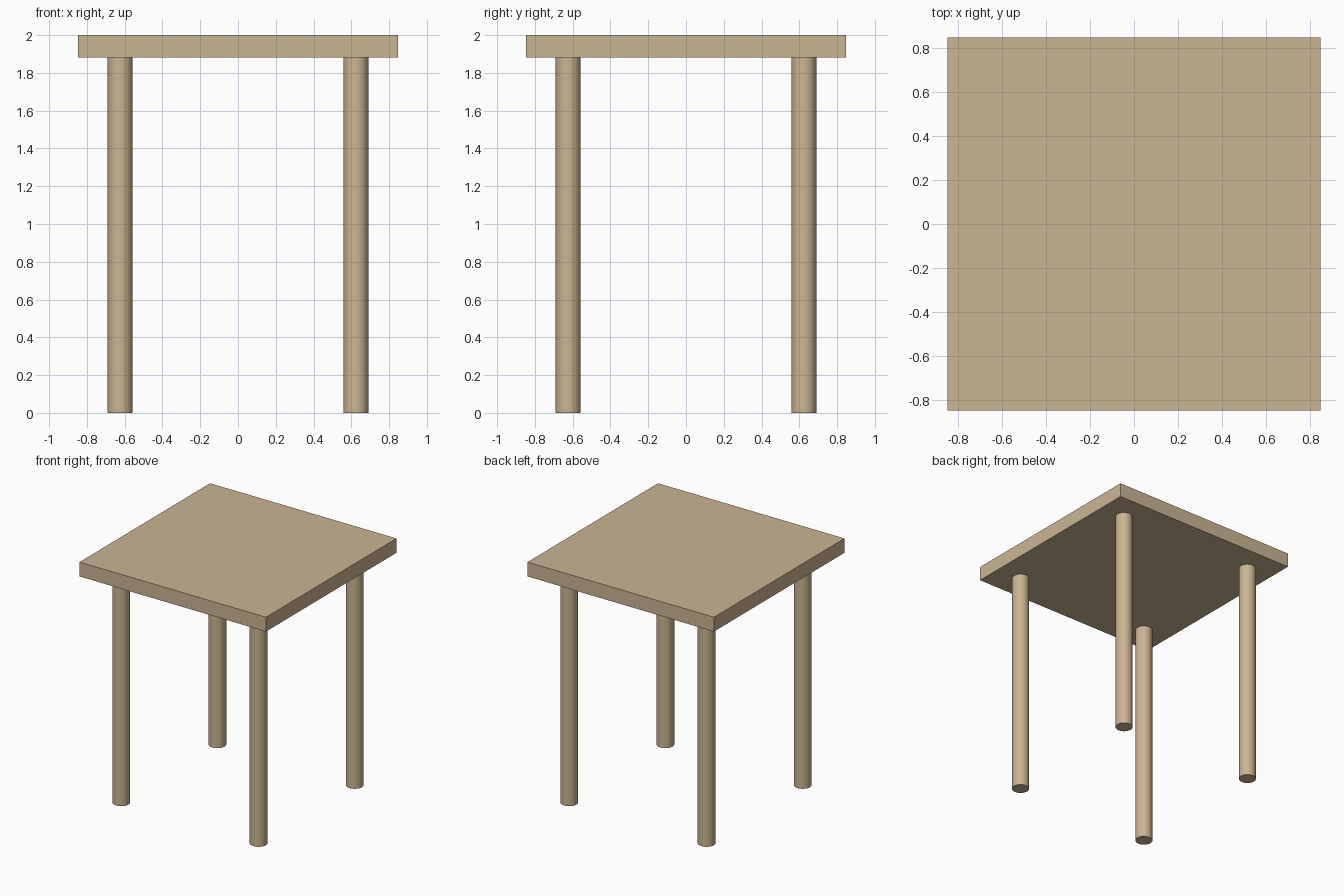
import bpy
import math

if "Cube" in bpy.data.objects:
    bpy.data.objects.remove(bpy.data.objects["Cube"])

TOP_SIZE = 1.694
UNDERSIDE = 1.882
LEG_OFFSET = 0.624
LEG_RADIUS = 0.066

wood = bpy.data.materials.new("light_wood")
wood.diffuse_color = (0.60, 0.46, 0.29, 1)
wood.use_nodes = True
wood.node_tree.nodes["Principled BSDF"].inputs["Base Color"].default_value = wood.diffuse_color

# Square table top
thickness = 2 - UNDERSIDE
bpy.ops.mesh.primitive_cube_add(size=1, location=(0, 0, UNDERSIDE + thickness / 2))
top = bpy.context.object
top.name = "table_top"
top.scale = (TOP_SIZE, TOP_SIZE, thickness)
bpy.ops.object.transform_apply(location=False, rotation=False, scale=True)
top.data.materials.append(wood)


# Round legs, one near each corner
def add_leg(name, x, y):
    bpy.ops.mesh.primitive_cylinder_add(vertices=48, radius=LEG_RADIUS, depth=UNDERSIDE,
                                        location=(x, y, UNDERSIDE / 2))
    leg = bpy.context.object
    leg.name = name
    leg.data.materials.append(wood)
    bpy.ops.object.shade_smooth_by_angle(angle=math.radians(30))


for depth_name, sy in (("front", -1), ("back", 1)):
    for side_name, sx in (("left", -1), ("right", 1)):
        add_leg(f"{depth_name}_{side_name}_leg", sx * LEG_OFFSET, sy * LEG_OFFSET)
